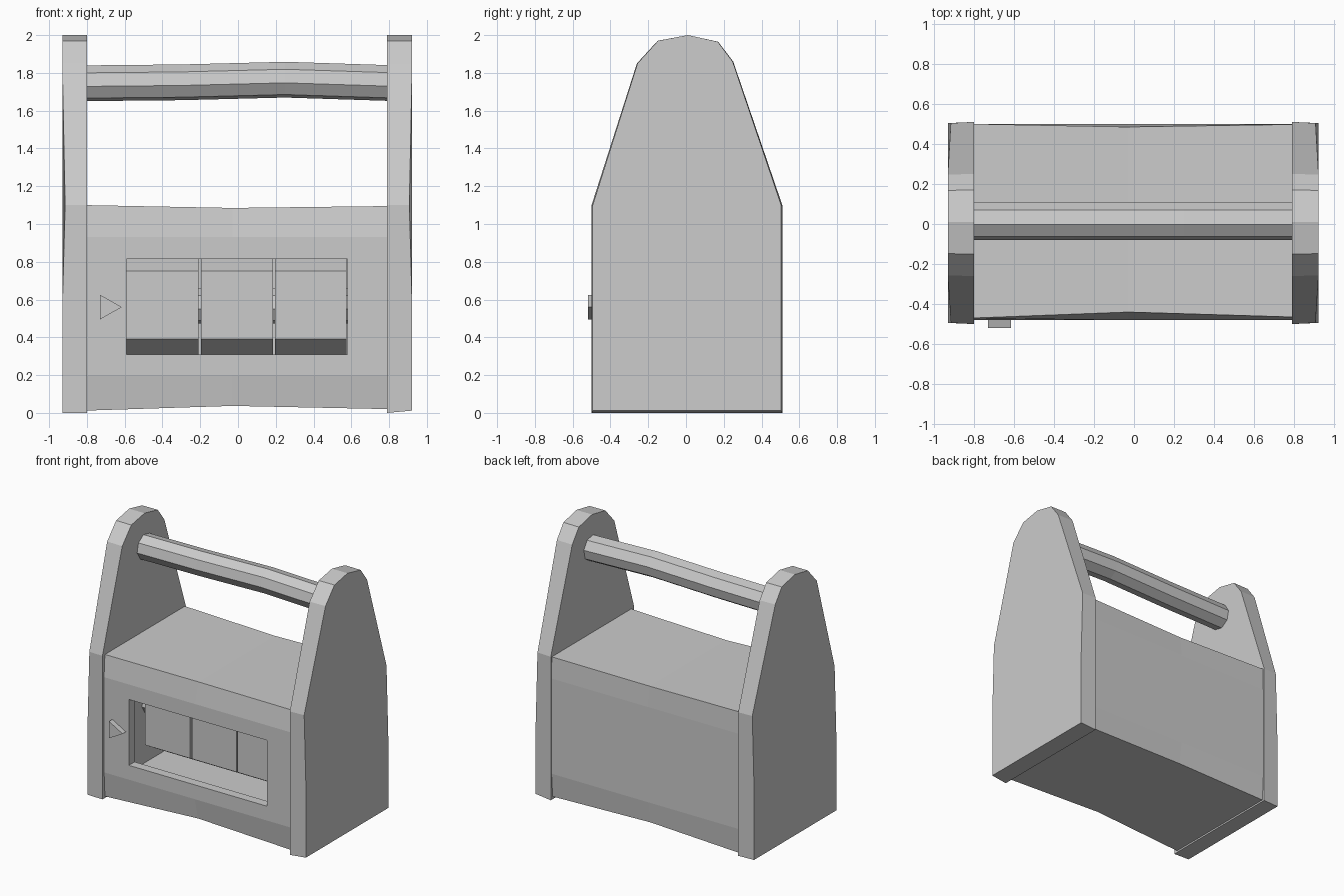
import bpy
import bmesh
from math import sin, cos, pi, radians

if "Cube" in bpy.data.objects:
    bpy.data.objects.remove(bpy.data.objects["Cube"])


def loft(name, sections):
    """Skin a row of matching closed sections and cap both ends."""
    bm = bmesh.new()
    rings = [[bm.verts.new(p) for p in s] for s in sections]
    n = len(rings[0])
    for a, b in zip(rings, rings[1:]):
        for i in range(n):
            j = (i + 1) % n
            bm.faces.new((a[i], a[j], b[j], b[i]))
    bm.faces.new(rings[0])
    bm.faces.new(rings[-1])
    bmesh.ops.recalc_face_normals(bm, faces=bm.faces)
    mesh = bpy.data.meshes.new(name)
    bm.to_mesh(mesh)
    bm.free()
    obj = bpy.data.objects.new(name, mesh)
    bpy.context.collection.objects.link(obj)
    return obj


def ring(x, y, z, r, sides, turn=0.0):
    return [(x, y + r * cos(turn + 2 * pi * k / sides),
             z + r * sin(turn + 2 * pi * k / sides)) for k in range(sides)]


def box(name, x0, x1, y0, y1, z0, z1):
    return loft(name, [[(x, y0, z0), (x, y1, z0), (x, y1, z1), (x, y0, z1)]
                       for x in (x0, x1)])


def cut(obj, cutter):
    cutter.hide_render = True
    mod = obj.modifiers.new("cut", 'BOOLEAN')
    mod.operation = 'DIFFERENCE'
    mod.solver = 'EXACT'
    mod.object = cutter
    bpy.context.view_layer.objects.active = obj
    bpy.ops.object.modifier_apply(modifier=mod.name)
    bpy.data.objects.remove(cutter)


# Hollow case with worn, slightly wavy long edges
def case_section(x, wear, low, top):
    return [(x, -0.47 + wear, low), (x, 0.49 - wear / 2, low),
            (x, 0.50, 0.2), (x, 0.50, 0.93),
            (x, 0.50 - wear / 2, top), (x, -0.47 + wear, top),
            (x, -0.48, 0.93), (x, -0.48, 0.2)]


case = loft("case", [case_section(-0.81, 0.0, 0.012, 1.10),
                     case_section(-0.03, 0.03, 0.037, 1.085),
                     case_section(0.80, 0.005, 0.02, 1.095)])
cut(case, box("case_hollow", -0.77, 0.76, -0.41, 0.42, 0.11, 1.02))
cut(case, box("window_opening", -0.59, 0.58, -0.6, -0.3, 0.31, 0.815))

# End panels: tapered, rounded-off boards with a slightly uneven outer face
profile = [(-0.50, 0.0), (0.51, 0.0), (0.51, 0.55), (0.51, 1.10),
           (0.25, 1.86), (0.17, 1.965), (0.01, 2.0), (-0.15, 1.97),
           (-0.26, 1.85), (-0.50, 1.10), (-0.50, 0.55)]


def end_panel(name, side, inner, outer):
    def outer_x(z):
        return outer - (0.015 if z == 1.10 else 0.0)
    loft(name, [[(side * inner, y, z) for y, z in profile],
                [(side * outer_x(z), 0.005 + (y - 0.005) * 0.988,
                  max(z, 0.012 if side > 0 else 0.0)) for y, z in profile]])


end_panel("left_end_panel", -1, 0.80, 0.93)
end_panel("right_end_panel", 1, 0.79, 0.922)

# Carrying handle with a gentle upward bow
loft("handle", [ring(x, 0.015, z, 0.096, 8, radians(10))
                for x, z in ((-0.82, 1.745), (-0.3, 1.75), (0.25, 1.764), (0.81, 1.746))])

# Axle and three six-sided reels behind the window
loft("reel_axle", [ring(x, 0.03, 0.567, 0.096, 8, radians(10)) for x in (-0.78, 0.77)])
for i, x in enumerate((-0.40, -0.005, 0.385)):
    loft(f"reel_{i + 1}", [ring(x + s * 0.19, 0.03, 0.57, 0.36, 6, pi / 6)
                           for s in (-1, 1)])

# Pointer beside the window
loft("pointer", [[(-0.73, y, 0.495), (-0.73, y, 0.625), (-0.615, y, 0.56)]
                 for y in (-0.52, -0.46)])
